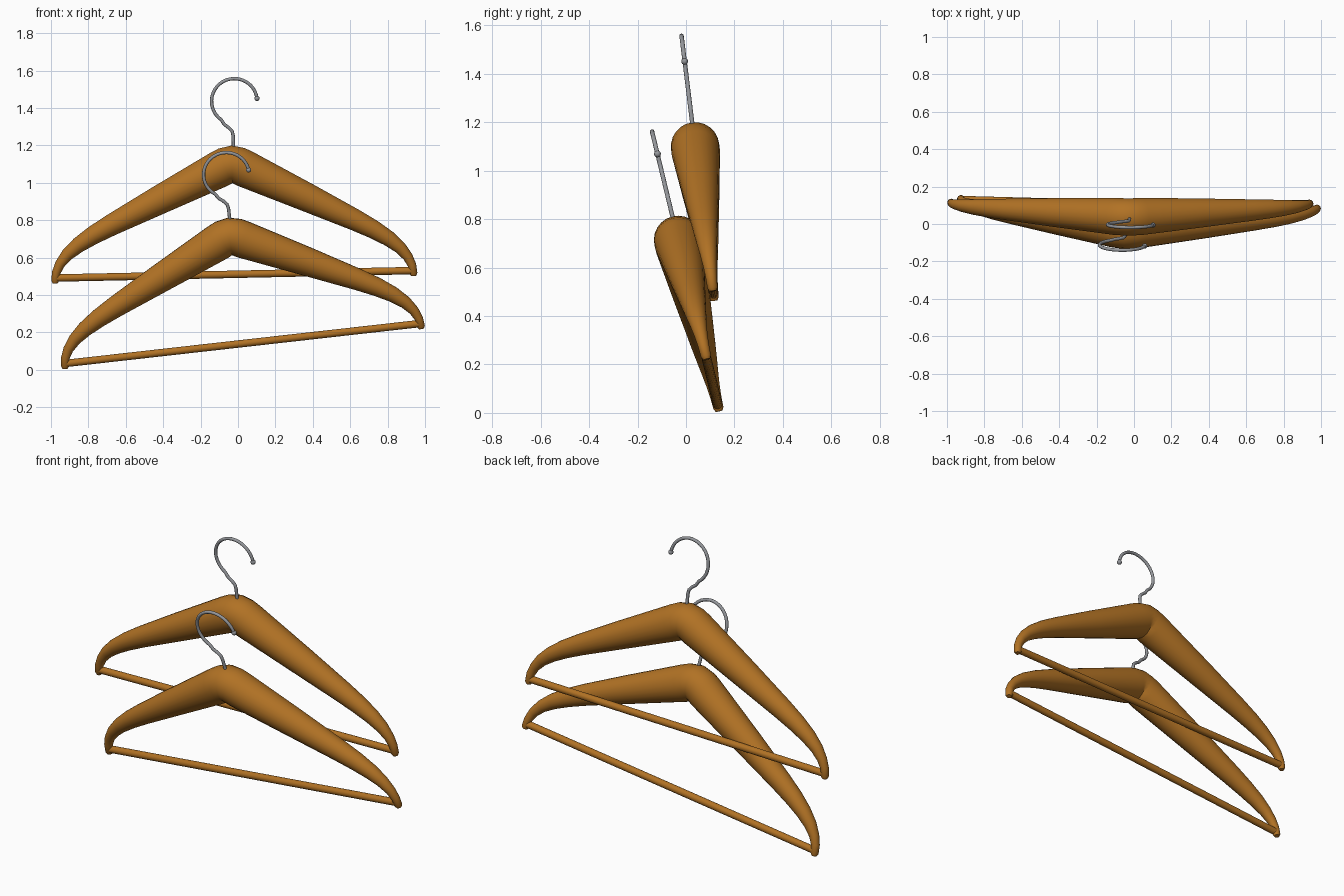
import bpy, bmesh, math
from mathutils import Matrix, Vector

cube = bpy.data.objects.get("Cube")
if cube:
    bpy.data.objects.remove(cube)


def material(name, color, metallic=0.0):
    mat = bpy.data.materials.new(name)
    mat.use_nodes = True
    mat.diffuse_color = (*color, 1)
    mat.node_tree.nodes["Principled BSDF"].inputs["Base Color"].default_value = (*color, 1)
    return mat


wood = material("warm wood", (0.44, 0.168, 0.018))
steel = material("grey steel", (0.30, 0.31, 0.33))


def tube(name, path, sides, mat, place):
    """Sweep a circle along (x, z, radius) points lying in the XZ plane."""
    bm = bmesh.new()
    pts = [Vector((x, 0, z)) for x, z, r in path]
    rings = []
    for i, p in enumerate(pts):
        before = (p - pts[i - 1]).normalized() if i else Vector()
        after = (pts[i + 1] - p).normalized() if i + 1 < len(pts) else Vector()
        t = (before + after).normalized()
        up = Vector((-t.z, 0, t.x))
        ring = []
        for k in range(sides):
            a = math.tau * k / sides
            offset = up * math.cos(a) + Vector((0, 1, 0)) * math.sin(a)
            ring.append(bm.verts.new(p + offset * path[i][2]))
        rings.append(ring)
    for a, b in zip(rings, rings[1:]):
        for k in range(sides):
            n = (k + 1) % sides
            bm.faces.new((a[k], a[n], b[n], b[k]))
    bm.faces.new(rings[0])
    bm.faces.new(rings[-1])
    return finish(name, bm, mat, place)


def finish(name, bm, mat, place):
    bmesh.ops.recalc_face_normals(bm, faces=bm.faces)
    mesh = bpy.data.meshes.new(name)
    bm.to_mesh(mesh)
    bm.free()
    mesh.materials.append(mat)
    obj = bpy.data.objects.new(name, mesh)
    obj.matrix_world = place
    bpy.context.collection.objects.link(obj)
    bpy.ops.object.select_all(action="DESELECT")
    obj.select_set(True)
    bpy.context.view_layer.objects.active = obj
    bpy.ops.object.shade_smooth_by_angle(angle=math.radians(40))
    return obj


# One half of the shoulder: centre x, height, radius, from the neck outwards
HALF = [(0, .594, .1), (.035, .585, .1), (.07, .567, .1), (.4, .405, .077),
        (.65, .28, .058), (.75, .226, .05), (.83, .175, .042), (.89, .125, .034),
        (.93, .075, .027), (.951, .03, .023), (.958, -.015, .021), (.959, -.028, .014)]


def hanger(prefix, middle, tilt, roll):
    place = (Matrix.Translation(middle) @ Matrix.Rotation(math.radians(tilt), 4, "X")
             @ Matrix.Rotation(math.radians(-roll), 4, "Y"))

    # Tapered wooden shoulders
    left = [(-x, z, r) for x, z, r in HALF[:0:-1]]
    tube(prefix + "_shoulders", left + HALF, 24, wood, place)

    # Trouser bar
    tube(prefix + "_bar", [(-.955, 0, .02), (.955, 0, .02)], 16, wood, place)

    # Wire hook: S-shaped neck running into a circular loop
    wire = .009
    cx, cz, radius = .02, .932, .122
    neck = [(.01, .66), (.01, .745), (.005, .77), (-.014, .791), (-.036, .808)]
    path = [(x, z, wire) for x, z in neck]
    steps = 24
    for i in range(steps + 1):
        a = math.radians(234 - i * (234 - 6) / steps)
        path.append((cx + radius * math.cos(a), cz + radius * math.sin(a), wire))
    tube(prefix + "_hook", path, 12, steel, place)

    # Ball on the hook's tip
    bm = bmesh.new()
    tip = Matrix.Translation((path[-1][0], 0, path[-1][1]))
    bmesh.ops.create_uvsphere(bm, u_segments=16, v_segments=10, radius=.014, matrix=tip)
    finish(prefix + "_hook_tip", bm, steel, place)


hanger("back_hanger", (-.02, .11, .511), 7, 1.2)
hanger("front_hanger", (.025, .105, .141), 13.5, 6.6)
